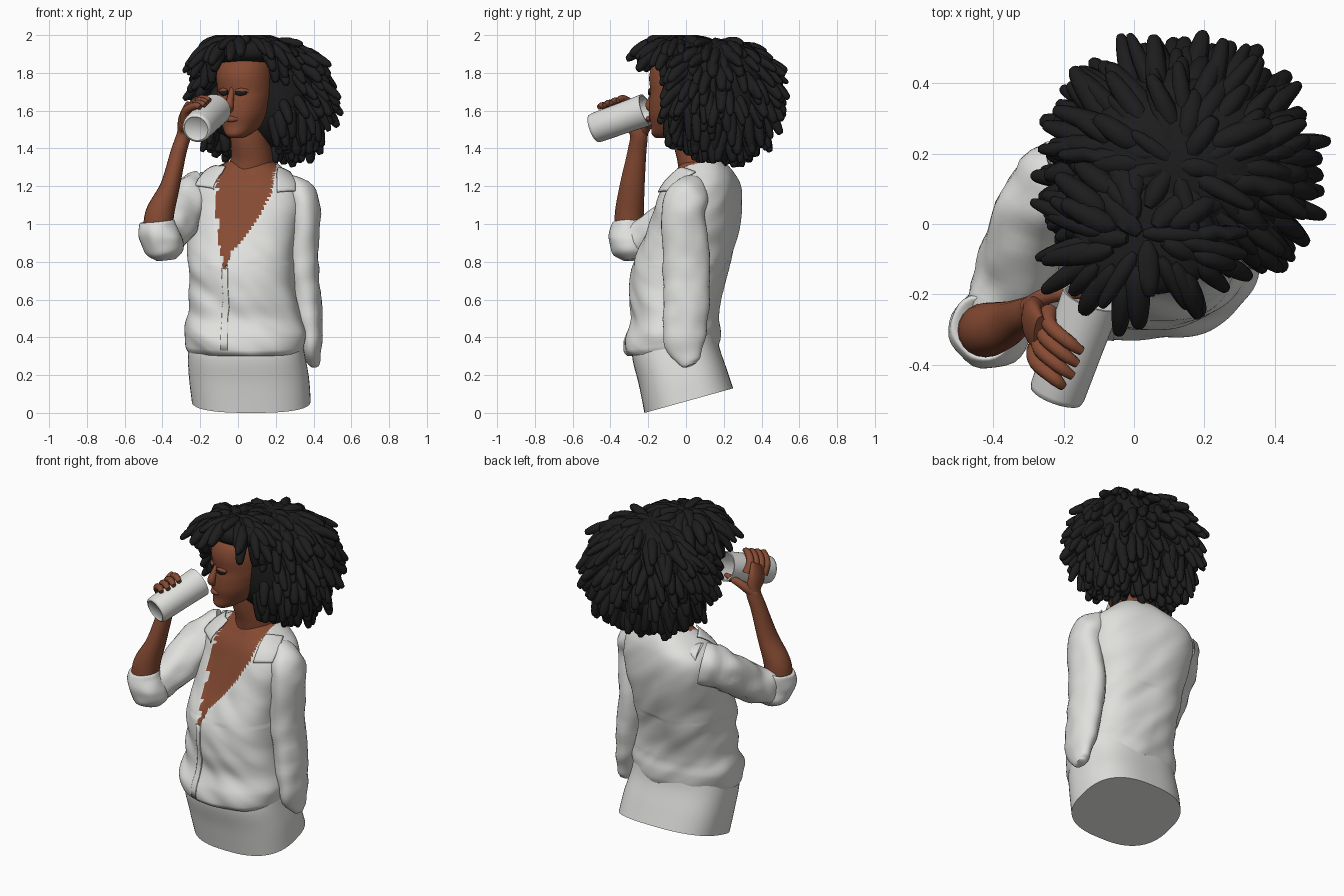
import bpy, bmesh, math, random
from mathutils import Vector, Matrix, noise
from mathutils.bvhtree import BVHTree

if "Cube" in bpy.data.objects:
    bpy.data.objects.remove(bpy.data.objects["Cube"])

random.seed(4)


def material(name, rgb):
    m = bpy.data.materials.new(name)
    m.diffuse_color = (*rgb, 1)
    m.use_nodes = True
    m.node_tree.nodes["Principled BSDF"].inputs["Base Color"].default_value = m.diffuse_color
    return m


WHITE = material("white_cloth", (0.74, 0.74, 0.72))
SKIN = material("brown_skin", (0.24, 0.07, 0.033))
BLACK = material("black_hair", (0.012, 0.012, 0.013))


def finish(name, bm, *mats, sharp=60):
    bmesh.ops.recalc_face_normals(bm, faces=bm.faces)
    me = bpy.data.meshes.new(name)
    bm.to_mesh(me)
    bm.free()
    for p in me.polygons:
        p.use_smooth = True
    me.set_sharp_from_angle(angle=math.radians(sharp))
    for m in mats:
        me.materials.append(m)
    ob = bpy.data.objects.new(name, me)
    bpy.context.collection.objects.link(ob)
    return ob


def spline(pts, n):
    """Catmull-Rom through tuples of any length, n steps per span."""
    out = []
    for i in range(len(pts) - 1):
        a, b, c, d = (pts[max(i - 1, 0)], pts[i], pts[i + 1], pts[min(i + 2, len(pts) - 1)])
        for k in range(n):
            t = k / n
            out.append(tuple(q + 0.5 * t * (r - p + t * (2 * p - 5 * q + 4 * r - s + t * (3 * (q - r) + s - p)))
                             for p, q, r, s in zip(a, b, c, d)))
    return out + [tuple(pts[-1])]


def loft(bm, rings):
    vs = [[bm.verts.new(p) for p in r] for r in rings]
    n = len(vs[0])
    for a, b in zip(vs, vs[1:]):
        for i in range(n):
            bm.faces.new((a[i], a[(i + 1) % n], b[(i + 1) % n], b[i]))
    bm.faces.new(vs[0])
    bm.faces.new(vs[-1])


def add_tube(bm, pts, seg=16, n=6, axis=None, ref=(1, 0, 0), fold=0):
    """Sweep along points (x, y, z, radius_a, radius_b); fold adds cloth creases."""
    pts = [p if len(p) == 5 else (*p, p[3]) for p in pts]
    path = spline(pts, n)
    rings = []
    for i, p in enumerate(path):
        t = axis or Vector(path[min(i + 1, len(path) - 1)][:3]) - Vector(path[max(i - 1, 0)][:3])
        t = t.normalized()
        r = Vector(ref) if abs(t.dot(Vector(ref))) < 0.95 else Vector((0, 1, 0))
        u = (r - t * r.dot(t)).normalized()
        v = t.cross(u)
        ring = []
        for a in (2 * math.pi * k / seg for k in range(seg)):
            out = u * math.cos(a) * p[3] + v * math.sin(a) * p[4]
            q = Vector(p[:3]) + out
            ring.append(q + out.normalized() * fold * noise.noise(q * 11))
        rings.append(ring)
    loft(bm, rings)


def tube(name, pts, mat, **kw):
    bm = bmesh.new()
    add_tube(bm, pts, **kw)
    return finish(name, bm, mat)


def body(sections, n, seg, power):
    """Rings from (z, x0, x1, y0, y1, yaw degrees, tilt)."""
    bm = bmesh.new()
    rings = []
    for z, x0, x1, y0, y1, yaw, tilt in spline(sections, n):
        rot, ring = Matrix.Rotation(math.radians(yaw), 3, 'Z'), []
        for k in range(seg):
            c, s = math.cos(2 * math.pi * k / seg), math.sin(2 * math.pi * k / seg)
            q = Vector((math.copysign(abs(c) ** (2 / power), c) * (x1 - x0) / 2,
                        math.copysign(abs(s) ** (2 / power), s) * (y1 - y0) / 2, 0))
            q = rot @ q + Vector(((x0 + x1) / 2, (y0 + y1) / 2, z))
            q.z += tilt * (q.y - y0)
            ring.append(q)
        rings.append(ring)
    loft(bm, rings)
    return bm


def lerp(table, z):
    for (z0, a), (z1, b) in zip(table, table[1:]):
        if z <= z1:
            return a + (b - a) * max(0, (z - z0) / (z1 - z0))
    return table[-1][1]


# skirt with slanted lower cut
bm = body([(0.0, -.245, .385, -.22, .25, 0, .277), (.15, -.26, .375, -.25, .215, 0, .18),
           (.3, -.265, .35, -.285, .175, 0, .12), (.42, -.25, .33, -.27, .16, 0, .1)], 6, 64, 2.6)
finish("skirt", bm, WHITE)

# shirt with open neckline: skin faces inside the V, pushed in slightly
LEFT = [(.76, -.075), (.9, -.1), (1.1, -.115), (1.2, -.11), (1.27, -.1), (1.35, -.08)]
RIGHT = [(.76, -.065), (.85, -.035), (.95, .05), (1.05, .115), (1.15, .17), (1.35, .21)]


def in_neckline(p):
    return p.z > .76 and p.y < .1 and lerp(LEFT, p.z) < p.x < lerp(RIGHT, p.z)


bm = body([(.30, -.265, .345, -.3, .165, 0, .13), (.33, -.28, .355, -.325, .175, 0, .13),
           (.40, -.285, .36, -.325, .18, 0, .1), (.50, -.265, .335, -.29, .175, -2, .04),
           (.62, -.26, .31, -.295, .185, -5, 0), (.80, -.265, .3, -.275, .235, -9, 0),
           (.95, -.27, .33, -.205, .265, -12, 0), (1.10, -.28, .36, -.145, .28, -15, 0),
           (1.20, -.26, .34, -.105, .275, -15, 0), (1.27, -.17, .27, -.06, .25, -15, 0),
           (1.33, -.06, .2, -.02, .2, -15, 0)], 16, 160, 2.4)
for v in bm.verts:
    out = Vector((v.co.x - .03, v.co.y, 0)).normalized()
    if in_neckline(v.co):
        v.co -= out * .012
    else:
        fold = noise.noise(Vector((v.co.x * 5, v.co.y * 5, v.co.z * 9 + v.co.x * 7)))
        v.co += out * fold * (.016 if v.co.z < .8 else .009)
for f in bm.faces:
    f.material_index = int(in_neckline(f.calc_center_median()))
shirt_tree = BVHTree.FromBMesh(bm)
finish("shirt", bm, WHITE, SKIN)


def patch(name, corners, offset, mat, n=10):
    """Four-cornered cloth patch laid on the shirt."""
    a, b, c, d = map(Vector, corners)
    bm = bmesh.new()
    g = [[None] * (n + 1) for _ in range(n + 1)]
    for i in range(n + 1):
        for j in range(n + 1):
            p = a.lerp(b, i / n).lerp(d.lerp(c, i / n), j / n)
            hit = shirt_tree.find_nearest(p)[0]
            out = Vector((hit.x - .04, hit.y - .08, .1)).normalized()
            g[i][j] = bm.verts.new(hit + out * offset)
    for i in range(n):
        for j in range(n):
            bm.faces.new((g[i][j], g[i + 1][j], g[i + 1][j + 1], g[i][j + 1]))
    ob = finish(name, bm, mat)
    ob.modifiers.new("thickness", 'SOLIDIFY').thickness = .008


# collar flaps and button strip
patch("collar_right", [(-.07, -.02, 1.32), (-.12, -.1, 1.19), (-.24, -.03, 1.22), (-.14, .1, 1.3)], .018, WHITE)
patch("collar_left", [(.2, -.05, 1.32), (.2, -.15, 1.17), (.32, -.12, 1.19), (.27, .05, 1.28)], .018, WHITE)
patch("button_strip", [(-.09, -.32, .33), (-.09, -.3, .77), (-.055, -.3, .77), (-.055, -.32, .33)], .006, WHITE)

# hanging left sleeve, bent right sleeve and rolled cuff
tube("left_sleeve", [(.25, .04, 1.2, .06, .07), (.325, .01, 1.145, .09, .11), (.35, -.01, 1.05, .088, .115),
                     (.34, 0, .8, .085, .125), (.365, 0, .55, .08, .12), (.385, -.01, .38, .06, .105),
                     (.4, .01, .28, .04, .065), (.405, .02, .25, .025, .035)], WHITE, seg=32, fold=.012)
tube("right_sleeve", [(-.12, .15, 1.16, .1), (-.22, .12, 1.15, .12), (-.28, .03, 1.1, .115),
                      (-.335, -.12, .99, .11), (-.385, -.25, .92, .1), (-.41, -.31, .9, .07)],
     WHITE, seg=32, fold=.02)
tube("rolled_cuff", [(-.38, -.28, .81, .05), (-.395, -.285, .85, .1), (-.405, -.295, .92, .115),
                     (-.425, -.3, .985, .1), (-.428, -.3, 1.015, .088), (-.425, -.3, 1.0, .06)],
     WHITE, seg=32, axis=Vector((-.1, -.05, 1)), fold=.018)

# forearm and palm
tube("forearm", [(-.425, -.3, .93, .075), (-.415, -.3, 1.05, .077, .077), (-.36, -.285, 1.2, .052, .066),
                 (-.315, -.26, 1.38, .042, .05), (-.285, -.25, 1.48, .038, .048),
                 (-.285, -.28, 1.55, .032, .07), (-.265, -.32, 1.61, .02, .07)], SKIN, seg=20)

# cup as an open shell
foot, rim = Vector((-.222, -.49, 1.505)), Vector((-.12, -.21, 1.605))
axis = (rim - foot).normalized()
prof = [(.02, .06), (0, .066), (.01, .076), (.06, .08), (.5, .082), (1, .086), (1, .078), (.5, .074), (.06, .07)]
tube("cup", [(*foot.lerp(rim, t), r) for t, r in prof], WHITE, seg=36, n=1, axis=axis)

# fingers over the cup from the outer side, thumb towards the mouth
side = Vector((-axis.y, axis.x, 0)).normalized()
up = axis.cross(side)
up = up if up.z > 0 else -up
for i in range(4):
    pts = [(.1, 0, .026), (.085, .065, .022), (.02, .1, .02), (-.025 + .015 * (i == 0), .095, .013)]
    p = foot.lerp(rim, .36 + .125 * i)
    tube("finger_%d" % (i + 1), [(*(p + side * s + up * u - axis * .015 * k), r)
                                 for k, (s, u, r) in enumerate(pts)], SKIN, seg=10, n=4)
tube("thumb", [(-.3, -.24, 1.47, .03), (-.25, -.205, 1.52, .025), (-.18, -.195, 1.55, .02),
               (-.13, -.2, 1.56, .012)], SKIN, seg=10)

# neck
tube("neck", [(.07, .1, 1.15, .12), (.07, .085, 1.27, .122), (.072, .06, 1.36, .11), (.06, .03, 1.45, .1),
              (.055, .02, 1.55, .1)], SKIN, seg=28)

# head, built facing front and then turned
turn = Matrix.Translation((.045, -.02, 0)) @ Matrix.Rotation(math.radians(-28), 4, 'Z')
bm = body([(1.455, -.03, .03, -.155, -.07, 0, 0), (1.475, -.06, .06, -.175, -.02, 0, 0),
           (1.52, -.095, .095, -.175, .07, 0, 0), (1.58, -.12, .125, -.182, .13, 0, 0),
           (1.65, -.135, .14, -.178, .15, 0, 0), (1.70, -.14, .145, -.17, .15, 0, 0),
           (1.78, -.145, .145, -.178, .15, 0, 0), (1.85, -.13, .13, -.155, .14, 0, 0),
           (1.92, -.07, .07, -.08, .08, 0, 0)], 5, 48, 2.15)
bm.transform(turn)
head_tree = BVHTree.FromBMesh(bm)
finish("head", bm, SKIN)


def face_tube(name, pts, mat, snap=False):
    out = []
    for x, y, z, r in pts:
        p = turn @ Vector((x, y, z))
        out.append((*(head_tree.find_nearest(p)[0] if snap else p), r))
    tube(name, out, mat, seg=10, n=4)


# nose, lips, closed eyes
face_tube("nose", [(0, -.155, 1.73, .012), (0, -.18, 1.67, .018), (0, -.195, 1.625, .024), (0, -.175, 1.6, .014)], SKIN)
face_tube("lips", [(-.04, -.165, 1.555, .008), (0, -.18, 1.555, .017), (.04, -.165, 1.555, .008)], SKIN)
for s, label in ((-1, "right"), (1, "left")):
    face_tube(label + "_eyelid", [(s * .025, -.17, 1.705, .008), (s * .055, -.16, 1.706, .014),
                                  (s * .085, -.14, 1.705, .008)], SKIN, True)
    face_tube(label + "_lashes", [(s * .025, -.2, 1.698, .01), (s * .06, -.19, 1.694, .015),
                                  (s * .095, -.17, 1.698, .01)], BLACK, True)

# hair: boxy rounded cores covered with drooping locks
CORES = [(Vector((.13, .165, 1.685)), Vector((.31, .27, .29)), 330),
         (Vector((.03, -.03, 1.915)), Vector((.2, .17, .07)), 110)]


def swell(n, p=2.5):
    return n / sum(abs(c) ** p for c in n) ** (1 / p)


def hair_floor(p):
    return 1.31 + max(0, .12 - p.y) * .5 + max(0, p.y - .3) * .7 + max(0, .05 - p.x) * .35


locks = bmesh.new()
for k, (centre, radii, count) in enumerate(CORES):
    bm = bmesh.new()
    bmesh.ops.create_uvsphere(bm, u_segments=40, v_segments=24, radius=1)
    for v in bm.verts:
        v.co = centre + swell(v.co.normalized()) * radii
    finish("hair_core_%d" % (k + 1), bm, BLACK)
    for i in range(count):
        z = 1 - 2 * (i + .5) / count
        a, h = i * 2.39996 + random.uniform(-.15, .15), math.sqrt(1 - z * z)
        n = Vector((h * math.cos(a), h * math.sin(a), z))
        flat = Vector((n.x, n.y, 0)).normalized()
        if z > -.2:
            d = n * (.55 * (1 - max(0, z)) + .12) + (flat * z - Vector((0, 0, h))) * .75
        else:
            d = flat * .15 - Vector((0, 0, 1))
        d = (d + Vector([random.uniform(-.2, .2) for _ in range(3)])).normalized()
        base = centre + swell(n) * radii * .93
        length = random.uniform(.11, .18)
        room = base.z - hair_floor(base) - random.uniform(0, .04)
        if d.z < 0 and length * -d.z > room:
            length = max(.03, room / -d.z)
        mid, tip = base + d * length * .55, base + d * length - Vector((0, 0, .015))
        if any(-.13 < q.x < .18 and q.y < .03 and q.z < 1.865 for q in (mid, tip)):
            continue
        if k == 0 and tip.y < -.15:
            continue
        r = random.uniform(.024, .036)
        pts = [(*(base - d * .03), r * .4), (*(base + d * .01), r), (*mid, r * .95),
               (*base.lerp(tip, .9), r * .65), (*tip, r * .35)]
        add_tube(locks, pts, seg=7, n=2)
for v in locks.verts:
    v.co.z = min(v.co.z, 2.0)
finish("hair_locks", locks, BLACK)
